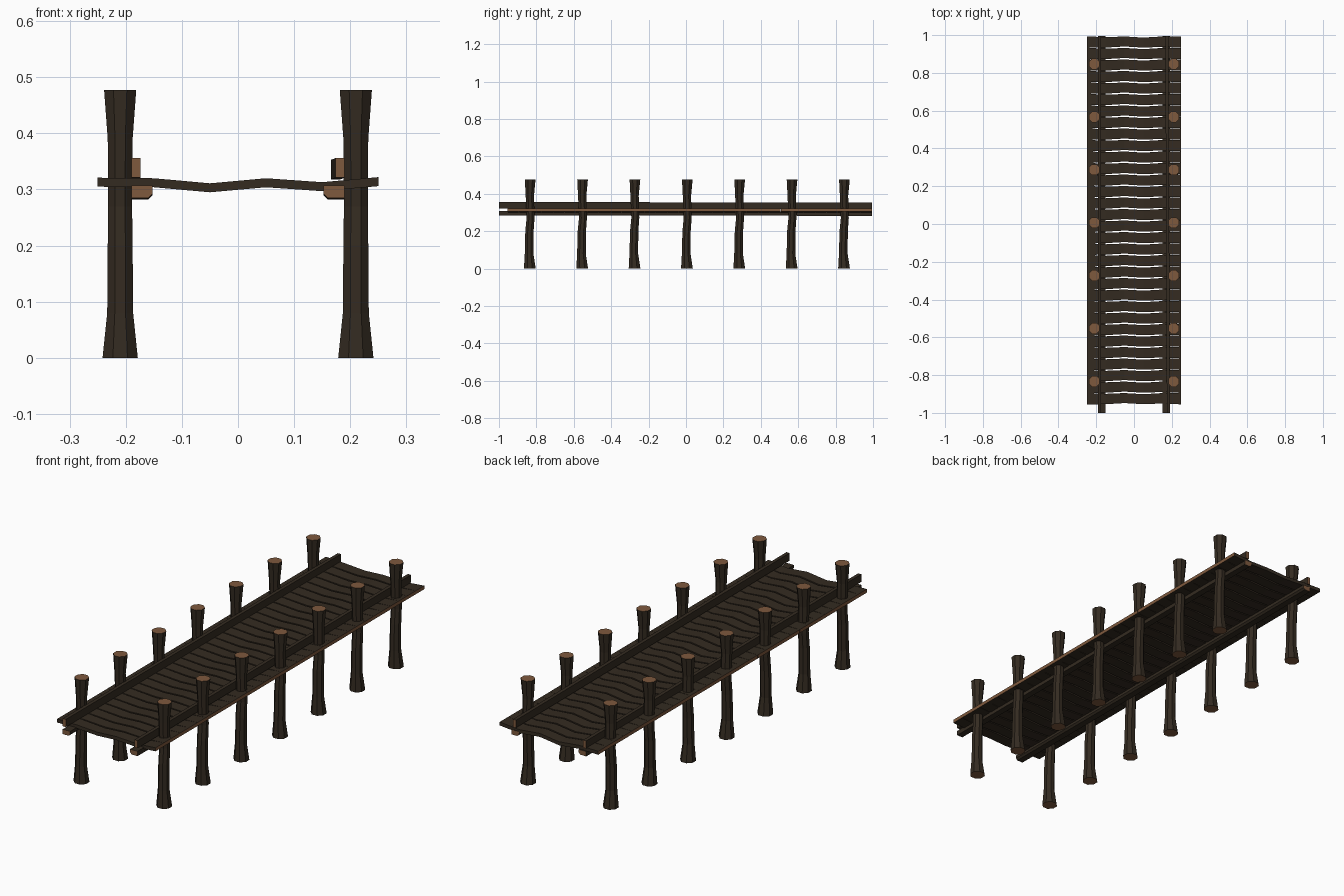
import bpy, bmesh, math

cube = bpy.data.objects.get("Cube")
if cube:
    bpy.data.objects.remove(cube, do_unlink=True)


def material(name, rgb):
    mat = bpy.data.materials.new(name)
    mat.use_nodes = True
    mat.diffuse_color = (*rgb, 1)
    bsdf = next(n for n in mat.node_tree.nodes if n.type == 'BSDF_PRINCIPLED')
    bsdf.inputs["Base Color"].default_value = (*rgb, 1)
    return mat


BARK = material("dark weathered wood", (0.034, 0.024, 0.015))
CUT = material("fresh cut wood", (0.21, 0.10, 0.047))


def loft(name, rings):
    """Skin equal rings of points; the two end faces show cut wood."""
    bm = bmesh.new()
    loops = [[bm.verts.new(p) for p in ring] for ring in rings]
    n = len(loops[0])
    for a, b in zip(loops, loops[1:]):
        for i in range(n):
            j = (i + 1) % n
            bm.faces.new((a[i], a[j], b[j], b[i]))
    for end in (loops[0], loops[-1]):
        bm.faces.new(end).material_index = 1
    bmesh.ops.recalc_face_normals(bm, faces=bm.faces)
    mesh = bpy.data.meshes.new(name)
    bm.to_mesh(mesh)
    bm.free()
    mesh.materials.append(BARK)
    mesh.materials.append(CUT)
    obj = bpy.data.objects.new(name, mesh)
    bpy.context.collection.objects.link(obj)
    return obj


def repeat(obj, count, step):
    mod = obj.modifiers.new("repeat", 'ARRAY')
    mod.count = count
    mod.use_relative_offset = False
    mod.use_constant_offset = True
    mod.constant_offset_displace = (0, step, 0)


# Posts: flared, slightly crooked octagonal logs in two rows
POST = [  # height, radius, sideways bend
    (0, 0.034, 0), (0.08, 0.025, -0.004), (0.2, 0.024, -0.002),
    (0.27, 0.023, 0.004), (0.39, 0.024, 0), (0.477, 0.031, 0.002)]


def post_ring(x, y, z, r):
    angles = [math.tau * (i + 0.5) / 8 for i in range(8)]
    return [(x + r * math.cos(a), y + r * math.sin(a), z) for a in angles]


for side, x in (("left", 0.21), ("right", -0.21)):
    rings = [post_ring(x, -0.835 + bend, z, r) for z, r, bend in POST]
    repeat(loft(side + "_posts", rings), 7, 0.28)

# Deck planks: wavy boards, slimmer in the middle so that gaps show
PITCH = 0.0609
PLANK = [  # x, centre height, sideways wave, half width
    (-0.25, 0.313, 0, 0.0304), (-0.15, 0.312, -0.002, 0.0275),
    (-0.05, 0.303, 0.003, 0.0265), (0.05, 0.312, -0.003, 0.0265),
    (0.15, 0.305, 0.002, 0.0275), (0.25, 0.314, 0, 0.0304)]
first = -0.955 + PITCH / 2
rings = []
for x, z, wave, w in PLANK:
    y = first + wave
    rings.append([(x, y - w, z - 0.008), (x, y + w, z - 0.008),
                  (x, y + w, z + 0.008), (x, y - w, z + 0.008)])
repeat(loft("deck_planks", rings), 32, PITCH)

# Kerb rails above and bevelled stringers below the planks
RAIL = [(0.174, 0.321), (0.19, 0.321), (0.19, 0.356), (0.174, 0.356)]
STRINGER = [(0.16, 0.285), (0.19, 0.285), (0.19, 0.307),
            (0.152, 0.307), (0.152, 0.293)]


def beam(name, section, sign, skew):
    rings = []
    for y in (-1, -0.33, 0.33, 0.995):
        dx = skew * (y + 1) / 2
        dz = -0.003 * (y + 1) / 2
        rings.append([(sign * x + dx, y, z + dz) for x, z in section])
    loft(name, rings)


for side, sign, skew in (("left", 1, -0.008), ("right", -1, 0)):
    beam(side + "_kerb_rail", RAIL, sign, skew)
    beam(side + "_stringer", STRINGER, sign, 0)
